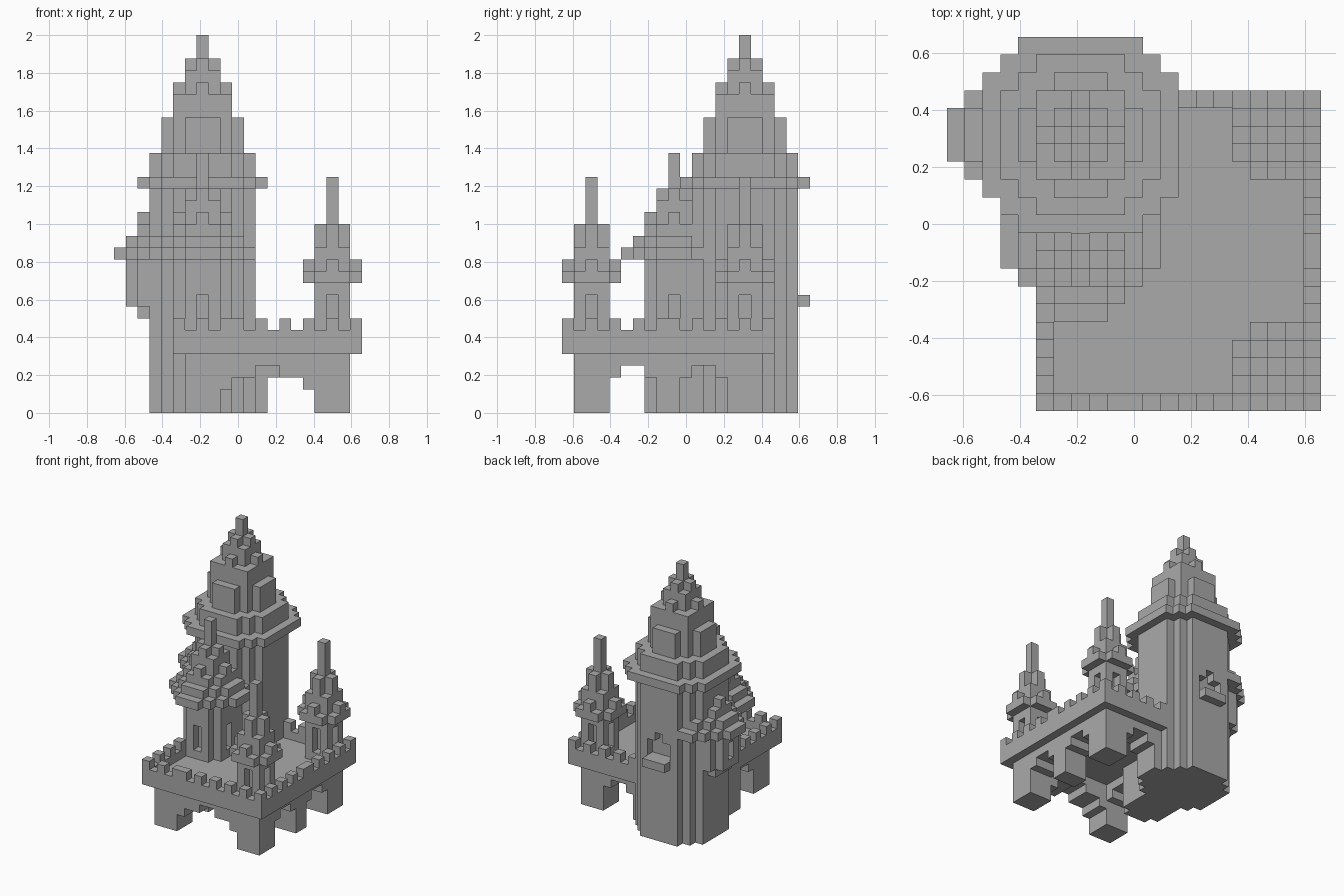
import bpy, bmesh
from mathutils import Vector

cube = bpy.data.objects.get("Cube")
if cube:
    bpy.data.objects.remove(cube, do_unlink=True)

UNIT = 1 / 16          # edge of one block
cells = {}             # block position -> part name


def disc(cx, cy, r, cut):
    """Blocks of a square of half-width r with stepped corners."""
    return [(cx + i, cy + j) for i in range(-r, r + 1) for j in range(-r, r + 1)
            if abs(i) + abs(j) <= 2 * r - cut]


def rect(x0, x1, y0, y1):
    return [(x, y) for x in range(x0, x1) for y in range(y0, y1)]


def arms(cx, cy, r):
    return [(x, y) for x, y in disc(cx, cy, r, 0) if x == cx or y == cy]


def fill(part, plan, z0, z1):
    for x, y in plan:
        for z in range(z0, z1):
            cells.setdefault((x, y, z), part)


def carve(plan, z0, z1):
    for x, y in plan:
        for z in range(z0, z1):
            cells.pop((x, y, z), None)


# Arched base: thick walls around a hollow, opened by stepped arches
def arch(pos, centre, steps):
    """Opening height at pos for an arch centred between two blocks."""
    d = pos - centre if pos >= centre else centre - 1 - pos
    return steps[d] if d < len(steps) else 0


for x, y in rect(6, 20, 1, 17):
    if 9 <= x < 17 and 4 <= y < 14:
        continue
    if y < 4:
        gap = arch(x, 13, (4, 3, 3, 2))
    elif y >= 14:
        gap = arch(x, 15, (4, 3))
    else:
        gap = max(arch(y, 6, (4, 3)), arch(y, 12, (4, 3)))
    fill("arched_base", [(x, y)], gap, 5)

# Terrace with a low wall and battlements
terrace = rect(5, 21, 0, 18)
fill("terrace", terrace, 5, 6)
border = [(x, y) for x, y in terrace if x in (5, 20) or y in (0, 17)]
fill("terrace", border, 6, 7)
for x, y in border:
    along_x = x % 2 == 0 if x >= 10 else x % 2 == 1
    along_y = y % 2 == 0 if y < 9 else y % 2 == 1
    if (along_x if y in (0, 17) else along_y):
        fill("battlements", [(x, y)], 7, 8)

# Great tower with its ledge and stepped roof
KX, KY = 7, 15
fill("great_tower", disc(KX, KY, 4, 2), 0, 19)
fill("great_tower_ledge", disc(KX, KY, 5, 2), 19, 20)
for r, cut, z0, z1 in ((4, 2, 20, 22), (3, 2, 22, 25), (2, 0, 25, 27),
                       (1, 0, 27, 29), (0, 0, 29, 32)):
    fill("great_tower_roof", disc(KX, KY, r, cut), z0, z1)
fill("great_tower_roof", arms(KX, KY, 2), 27, 28)
fill("great_tower_roof", arms(KX, KY, 1), 29, 30)

# Back window and sill
carve(rect(6, 9, 19, 20), 10, 12)
carve([(7, 19)], 12, 13)
fill("window_sill", rect(6, 9, 20, 21), 9, 10)


# Stepped roof shared by the front turret and the hanging turret
def turret_roof(part, cx, cy):
    for r, cut, z0, z1 in ((4, 3, 13, 14), (3, 2, 14, 15), (2, 1, 15, 16),
                           (1, 0, 16, 18), (0, 0, 18, 22)):
        fill(part, disc(cx, cy, r, cut), z0, z1)
    fill(part, arms(cx, cy, 2), 16, 17)
    fill(part, arms(cx, cy, 1), 18, 19)


fill("front_turret", disc(7, 9, 2, 1), 0, 13)
carve([(7, 7), (5, 9), (9, 9)], 7, 10)
turret_roof("front_turret_roof", 7, 9)

fill("hanging_turret", rect(2, 4, 14, 17), 8, 9)
fill("hanging_turret", rect(1, 4, 14, 17) + rect(2, 4, 13, 18), 9, 13)
carve([(1, 15)], 10, 12)
turret_roof("hanging_turret_roof", 4, 15)

# Two corner turrets
for name, cx, cy in (("front_corner_turret", 18, 2), ("back_corner_turret", 18, 15)):
    fill(name, disc(cx, cy, 1, 0), 6, 14)
    carve([c for c in arms(cx, cy, 1) if c != (cx, cy)], 7, 10)
    fill(name + "_parapet", disc(cx, cy, 2, 1), 11, 12)
    fill(name + "_parapet", arms(cx, cy, 2), 12, 13)
    fill(name + "_spire", arms(cx, cy, 1), 14, 16)
    fill(name + "_spire", [(cx, cy)], 16, 20)

# Stone colour
stone = bpy.data.materials.new("grey_stone")
stone.use_nodes = True
GREY = (0.4, 0.4, 0.4, 1)
stone.diffuse_color = GREY
for node in stone.node_tree.nodes:
    if node.type == "BSDF_PRINCIPLED":
        node.inputs["Base Color"].default_value = GREY

# Turn each part into a mesh made of its exposed block faces
SIDES = [Vector(v) for v in ((1, 0, 0), (-1, 0, 0), (0, 1, 0),
                             (0, -1, 0), (0, 0, 1), (0, 0, -1))]
for part in sorted(set(cells.values())):
    bm = bmesh.new()
    for pos, owner in cells.items():
        if owner != part:
            continue
        mid = Vector(pos) + Vector((0.5, 0.5, 0.5))
        for n in SIDES:
            if tuple(int(a + b) for a, b in zip(pos, n)) in cells:
                continue
            u = Vector((n.y, n.z, n.x))
            v = n.cross(u)
            corners = [mid + (n + u * a + v * b) / 2
                       for a, b in ((1, 1), (-1, 1), (-1, -1), (1, -1))]
            bm.faces.new([bm.verts.new(Vector((c.x - 10.5, c.y - 10.5, c.z)) * UNIT)
                          for c in corners])
    bmesh.ops.remove_doubles(bm, verts=bm.verts, dist=0.001)
    bmesh.ops.dissolve_limit(bm, angle_limit=0.01, verts=bm.verts, edges=bm.edges)
    mesh = bpy.data.meshes.new(part)
    bm.to_mesh(mesh)
    bm.free()
    mesh.materials.append(stone)
    bpy.context.collection.objects.link(bpy.data.objects.new(part, mesh))
